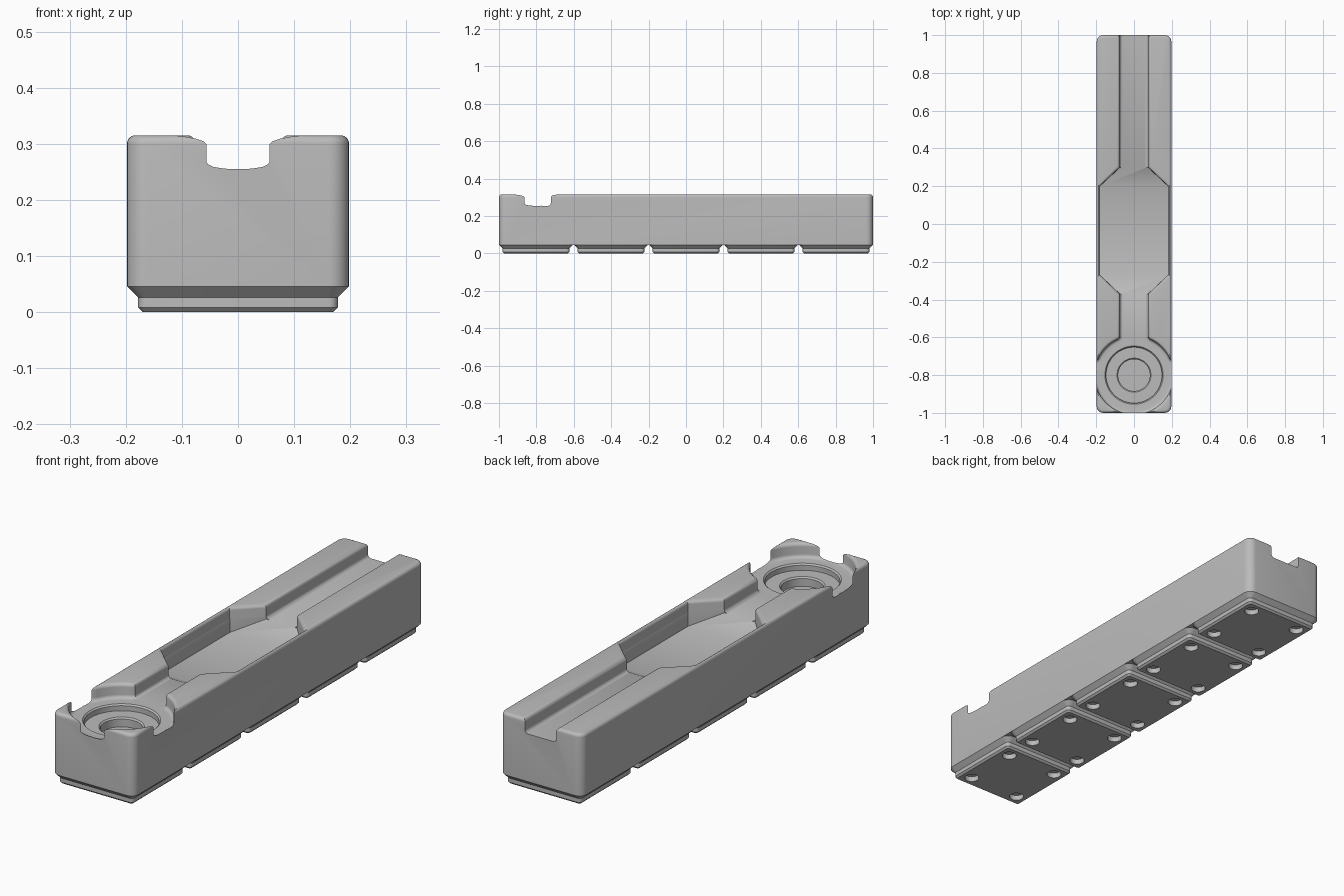
import bpy, bmesh, math
from mathutils import Vector

if "Cube" in bpy.data.objects:
    bpy.data.objects.remove(bpy.data.objects["Cube"], do_unlink=True)

GREY = bpy.data.materials.new("plain_grey")
GREY.use_nodes = True
GREY.diffuse_color = (0.5, 0.5, 0.5, 1)
GREY.node_tree.nodes["Principled BSDF"].inputs["Base Color"].default_value = (0.5, 0.5, 0.5, 1)

TOP, FLOOR, ROUND = 0.315, 0.253, 0.015
BASE, PITCH, HALF, CORNER = 0.046, 0.401, 0.198, 0.036
WELL_Y = -0.8


def make_object(name, bm):
    bmesh.ops.recalc_face_normals(bm, faces=bm.faces)
    mesh = bpy.data.meshes.new(name)
    bm.to_mesh(mesh)
    bm.free()
    mesh.materials.append(GREY)
    obj = bpy.data.objects.new(name, mesh)
    bpy.context.collection.objects.link(obj)
    return obj


def circle(radius, cx=0, cy=0, steps=64):
    angles = [math.tau * i / steps for i in range(steps)]
    return [Vector((cx + radius * math.cos(a), cy + radius * math.sin(a))) for a in angles]


def rounded_rect(hx, hy, r, cy=0, steps=6):
    points = []
    for k, (sx, sy) in enumerate(((1, 1), (-1, 1), (-1, -1), (1, -1))):
        for i in range(steps + 1):
            a = math.pi / 2 * (k + i / steps)
            points.append(Vector((sx * (hx - r) + r * math.cos(a),
                                  cy + sy * (hy - r) + r * math.sin(a))))
    return points


def offset(points, d):
    """Move a counter-clockwise outline outwards by d with mitred corners."""
    result = []
    for i, p in enumerate(points):
        e1 = (p - points[i - 1]).normalized()
        e2 = (points[(i + 1) % len(points)] - p).normalized()
        n1, n2 = Vector((e1.y, -e1.x)), Vector((e2.y, -e2.x))
        result.append(p + (n1 + n2) * d / (1 + n1.dot(n2)))
    return result


def loft(bm, outline, layers):
    """Stack offset copies of an outline; layers are (offset, height)."""
    rings = [[bm.verts.new((p.x, p.y, z)) for p in offset(outline, d)] for d, z in layers]
    count = len(outline)
    for low, high in zip(rings, rings[1:]):
        for i in range(count):
            j = (i + 1) % count
            bm.faces.new((low[i], low[j], high[j], high[i]))
    bm.faces.new(rings[0][::-1])
    bm.faces.new(rings[-1])


def loft_object(name, outline, layers):
    bm = bmesh.new()
    loft(bm, outline, layers)
    return make_object(name, bm)


def carve(target, cutter):
    cutter.hide_render = True
    mod = target.modifiers.new("carve", 'BOOLEAN')
    mod.operation, mod.solver, mod.object = 'DIFFERENCE', 'EXACT', cutter
    bpy.context.view_layer.objects.active = target
    bpy.ops.object.modifier_apply(modifier=mod.name)
    bpy.data.objects.remove(cutter, do_unlink=True)


def smooth(obj):
    bpy.ops.object.select_all(action='DESELECT')
    obj.select_set(True)
    bpy.context.view_layer.objects.active = obj
    bpy.ops.object.shade_smooth_by_angle(angle=math.radians(28))


# Quarter-round layers shared by the rim, the recess lips and the recess floors
arc = [math.pi / 2 * i / 5 for i in range(6)]
rim = [(-ROUND * (1 - math.cos(t)), TOP - ROUND + ROUND * math.sin(t)) for t in arc]
lip = [(-d, z) for d, z in rim]
cove = [(-ROUND * (1 - math.sin(t)), FLOOR + ROUND * (1 - math.cos(t))) for t in arc]
recess = cove + lip + [(ROUND, TOP + 0.03)]

# Main block with rounded corners and rim
body = loft_object("body", rounded_rect(HALF, 1, CORNER), [(0, BASE)] + rim)

# Channel that widens into the middle pocket and flares towards the round well
side = [Vector(p) for p in ((0.05, -0.8), (0.25, -0.775), (0.075, -0.6), (0.075, -0.37),
                            (0.18, -0.27), (0.18, 0.2), (0.075, 0.3), (0.075, 1.1))]
outline = side + [Vector((-p.x, p.y)) for p in reversed(side)]
carve(body, loft_object("channel_cutter", outline, recess))

# Deeper middle pocket with a ramp at each end
bm = bmesh.new()
for s in (-1, 1):
    for y_wide, y_narrow in ((-0.27, -0.37), (0.2, 0.3)):
        bm.verts.new((s * 0.179, y_wide, 0.205))
        for z in (FLOOR, 0.285):
            bm.verts.new((s * 0.179, y_wide, z))
            bm.verts.new((s * 0.074, y_narrow, z))
hull = bmesh.ops.convex_hull(bm, input=bm.verts)
bmesh.ops.dissolve_limit(bm, angle_limit=0.01, verts=bm.verts, edges=bm.edges)
carve(body, make_object("pocket_cutter", bm))

# Round well breaking through the front and sides, with two sunken steps
carve(body, loft_object("well_cutter", circle(0.208, 0, WELL_Y), recess))
for radius, bottom, top in ((0.148, 0.225, FLOOR), (0.084, 0.185, 0.225)):
    step = [(0, bottom), (0, top - 0.006), (0.006, top), (0.006, top + 0.02)]
    carve(body, loft_object("step_cutter", circle(radius, 0, WELL_Y), step))
smooth(body)

# Stepped feet, each with four round holes underneath
for i in range(5):
    cy = (i - 2) * PITCH
    foot = loft_object(f"foot_{i + 1}", rounded_rect(HALF, HALF, CORNER, cy),
                       [(-0.028, 0), (-0.02, 0.008), (-0.02, 0.026), (0, BASE)])
    bm = bmesh.new()
    for sx in (-1, 1):
        for sy in (-1, 1):
            loft(bm, circle(0.03, sx * 0.124, cy + sy * 0.124, 32), [(0, -0.02), (0, 0.023)])
    carve(foot, make_object("hole_cutter", bm))
    smooth(foot)
